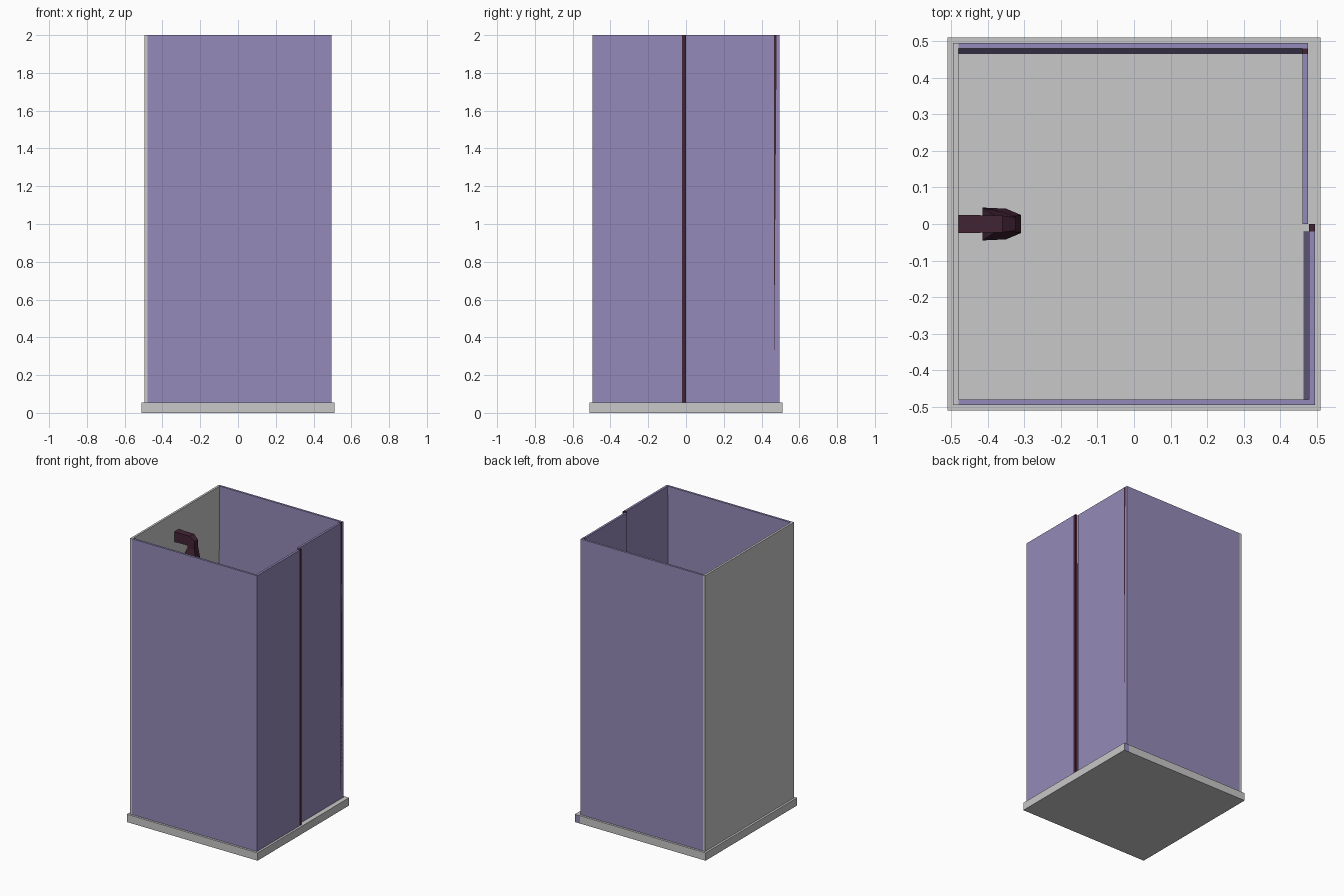
import bpy
import bmesh

cube = bpy.data.objects.get("Cube")
if cube:
    bpy.data.objects.remove(cube, do_unlink=True)


def material(name, rgb):
    mat = bpy.data.materials.new(name)
    mat.use_nodes = True
    mat.diffuse_color = (*rgb, 1)
    mat.node_tree.nodes["Principled BSDF"].inputs["Base Color"].default_value = (*rgb, 1)
    return mat


GREY = material("light grey", (0.58, 0.58, 0.58))
PURPLE = material("lilac panel", (0.296, 0.254, 0.479))
DARK = material("dark plum", (0.055, 0.017, 0.034))


def loft(name, mat, rings):
    """Closed solid through a list of four-cornered rings."""
    bm = bmesh.new()
    loops = [[bm.verts.new(p) for p in ring] for ring in rings]
    for a, b in zip(loops, loops[1:]):
        for i in range(4):
            j = (i + 1) % 4
            bm.faces.new((a[i], a[j], b[j], b[i]))
    bm.faces.new(loops[0])
    bm.faces.new(loops[-1])
    bmesh.ops.recalc_face_normals(bm, faces=bm.faces)
    mesh = bpy.data.meshes.new(name)
    bm.to_mesh(mesh)
    bm.free()
    mesh.materials.append(mat)
    obj = bpy.data.objects.new(name, mesh)
    bpy.context.collection.objects.link(obj)
    return obj


def rect(x0, x1, y0, y1, z):
    return [(x0, y0, z), (x1, y0, z), (x1, y1, z), (x0, y1, z)]


def box(name, mat, x, y, z, foot_x=None, foot_y=None):
    """Box with an optional wider footprint at its lower end."""
    return loft(name, mat, [rect(*(foot_x or x), *(foot_y or y), z[0]), rect(*x, *y, z[1])])


# Tray with a small coloured corner plate
FLOOR, TOP = 0.055, 2.0
HEIGHT = (FLOOR - 0.01, TOP)
box("shower_tray", GREY, (-0.51, 0.51), (-0.51, 0.51), (0, FLOOR))
box("tray_corner_plate", PURPLE, (0.47, 0.509), (0.506, 0.511), (0.001, FLOOR - 0.001))

# Fixed walls
box("rear_support_wall", GREY, (-0.495, -0.48), (-0.495, 0.495), HEIGHT)
box("front_panel", PURPLE, (-0.48, 0.495), (-0.495, -0.48), HEIGHT)
box("back_panel", PURPLE, (-0.48, 0.476), (0.48, 0.495), HEIGHT, foot_y=(0.465, 0.495))

# Sliding doors and their dark edge strips
box("outer_door", PURPLE, (0.479, 0.495), (-0.48, -0.02), HEIGHT, foot_x=(0.464, 0.495))
box("outer_door_strip", DARK, (0.479, 0.495), (-0.02, 0), HEIGHT)
box("inner_door", PURPLE, (0.461, 0.476), (0, 0.465), HEIGHT)
box("inner_door_strip", DARK, (0.461, 0.476), (0.465, 0.48), HEIGHT)


# Shower arm, bending down into a flared head
def upright(x, z0, z1, w):
    return [(x, -w, z0), (x, w, z0), (x, w, z1), (x, -w, z1)]


loft("shower_arm", DARK, [
    upright(-0.485, 1.80, 1.87, 0.025),
    upright(-0.36, 1.80, 1.87, 0.023),
    upright(-0.325, 1.79, 1.84, 0.018),
])
loft("shower_head", DARK, [
    rect(-0.375, -0.33, -0.02, 0.02, 1.82),
    rect(-0.38, -0.325, -0.022, 0.022, 1.78),
    [(-0.415, -0.045, 1.70), (-0.31, -0.025, 1.70),
     (-0.31, 0.025, 1.70), (-0.415, 0.045, 1.70)],
    [(-0.415, -0.045, 1.68), (-0.35, -0.042, 1.66),
     (-0.35, 0.042, 1.66), (-0.415, 0.045, 1.68)],
])
